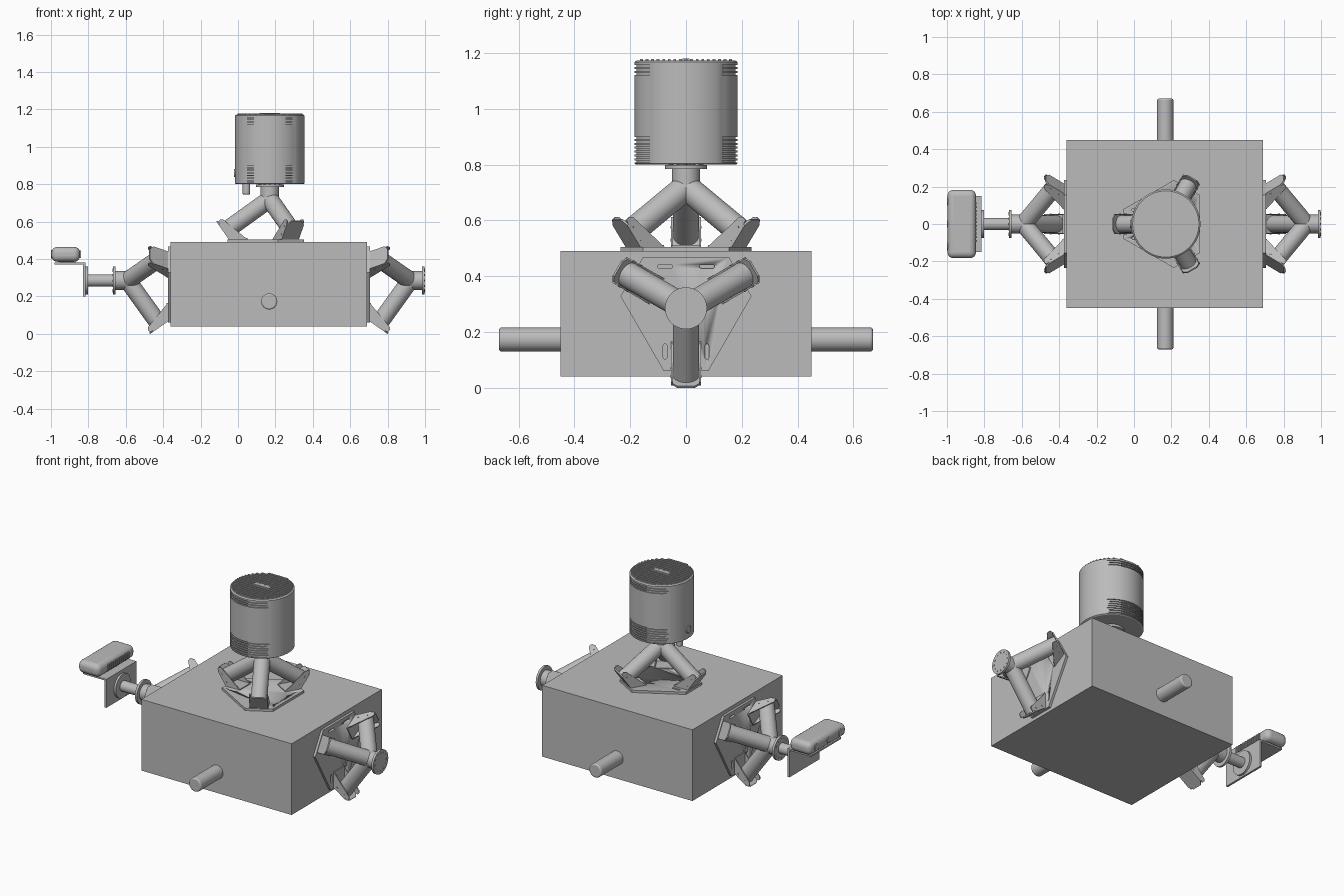
import bpy, bmesh
from math import sin, cos, pi, radians, sqrt
from mathutils import Matrix, Vector

cube = bpy.data.objects.get("Cube")
if cube:
    bpy.data.objects.remove(cube)

grey = bpy.data.materials.new("light_grey")
grey.use_nodes = True
COLOUR = (0.5, 0.5, 0.5, 1)
grey.diffuse_color = COLOUR
grey.node_tree.nodes["Principled BSDF"].inputs["Base Color"].default_value = COLOUR


def finish(name, bm, bevel=0, segments=3):
    bmesh.ops.recalc_face_normals(bm, faces=bm.faces[:])
    me = bpy.data.meshes.new(name)
    bm.to_mesh(me)
    bm.free()
    me.materials.append(grey)
    me.shade_smooth()
    me.set_sharp_from_angle(angle=radians(30))
    ob = bpy.data.objects.new(name, me)
    bpy.context.collection.objects.link(ob)
    if bevel:
        mod = ob.modifiers.new("bevel", 'BEVEL')
        mod.width, mod.segments = bevel, segments
        mod.limit_method = 'ANGLE'
    return ob


def frame(origin, x, y, z):
    m = Matrix((x, y, z)).transposed().to_4x4()
    m.translation = origin
    return m


def prism(name, pts, depth, m, bevel=0):
    """Outline in local XY, extruded along local +Z."""
    bm = bmesh.new()
    low = [bm.verts.new(m @ Vector((x, y, 0))) for x, y in pts]
    top = [bm.verts.new(m @ Vector((x, y, depth))) for x, y in pts]
    bm.faces.new(low[::-1])
    bm.faces.new(top)
    n = len(pts)
    for i in range(n):
        j = (i + 1) % n
        bm.faces.new((low[i], low[j], top[j], top[i]))
    return finish(name, bm, bevel)


def circle(r, n=40):
    return [(r * cos(2 * pi * i / n), r * sin(2 * pi * i / n)) for i in range(n)]


def rod(name, a, b, r, m=Matrix(), n=40, bevel=0):
    a, b = Vector(a), Vector(b)
    turn = (b - a).to_track_quat('Z', 'Y').to_matrix().to_4x4()
    return prism(name, circle(r, n), (b - a).length, m @ Matrix.Translation(a) @ turn, bevel)


def box(name, lo, hi, m=Matrix(), bevel=0, segments=3):
    bm = bmesh.new()
    bmesh.ops.create_cube(bm, size=1)
    for v in bm.verts:
        v.co = m @ Vector([l + (h - l) * (c + 0.5) for l, h, c in zip(lo, hi, v.co)])
    return finish(name, bm, bevel, segments)


def slot(length, r):
    return [(x + r * cos(a), r * sin(a)) for x, a0 in ((length / 2, -pi / 2), (-length / 2, pi / 2))
            for a in [a0 + pi * i / 6 for i in range(7)]]


def tripod(side, m):
    """Three tubes on a mounting plate; local z points away from the body."""
    legs = [m @ Matrix.Rotation(radians(a), 4, 'Z') for a in (-90, 30, 150)]
    corners = []
    for a in (-90, 30, 150):
        r = Matrix.Rotation(radians(a), 2)
        corners += [r @ Vector((0.225, s * 0.08)) for s in (-1, 1)]
    plate = prism(side + "_mounting_plate", corners, 0.015, m)
    # adjustment slots cut through the plate
    for x, y, a in ((-0.075, -0.155, 90), (0.075, -0.155, 90), (-0.075, 0.15, 0), (0.075, 0.15, 0)):
        place = m @ Matrix.Translation((x, y, -0.01)) @ Matrix.Rotation(radians(a), 4, 'Z')
        cutter = prism(side + "_slot_cutter", slot(0.04, 0.007), 0.04, place)
        cutter.hide_render = True
        cutter.hide_viewport = True
        cutter.display_type = 'WIRE'
        cut = plate.modifiers.new("slot", 'BOOLEAN')
        cut.object, cut.operation, cut.solver = cutter, 'DIFFERENCE', 'EXACT'
    for i, leg in enumerate(legs):
        tag = f"{side}_{i + 1}"
        rod(tag + "_leg_tube", (0, 0, 0.23), (0.245, 0, 0.054), 0.047, leg)
        # folded foot: flange, closing end plate and two ears
        box(tag + "_foot_flange", (0.12, -0.05, 0.013), (0.215, 0.05, 0.021), leg)
        end = leg @ frame((0.21, 0, 0.015), (0, 1, 0), (0.57, 0, 0.82), (0.82, 0, -0.57))
        prism(tag + "_foot_end", [(-0.053, 0), (0.053, 0), (0.053, 0.1), (0.03, 0.122),
                                  (-0.03, 0.122), (-0.053, 0.1)], 0.008, end)
        for s in (-1, 1):
            ear = leg @ frame((0, s * 0.05 + 0.003, 0), (1, 0, 0), (0, 0, 1), (0, -1, 0))
            prism(tag + "_foot_ear", [(0.12, 0.015), (0.21, 0.015), (0.277, 0.11),
                                      (0.265, 0.122), (0.25, 0.122)], 0.006, ear)
            for x, z in ((0.215, 0.04), (0.245, 0.085)):
                rod(tag + "_ear_bolt", (x, s * 0.05, z), (x, s * 0.055, z), 0.005, leg, 12)
    rod(side + "_hub_neck", (0, 0, 0.2), (0, 0, 0.3), 0.05, m)
    rod(side + "_hub_flange", (0, 0, 0.294), (0, 0, 0.308), 0.075, m, 48)
    for x, y in circle(0.058, 12):
        rod(side + "_hub_bolt", (x, y, 0.3), (x, y, 0.31), 0.005, m, 12)


# Body and the pegs on its front and back
box("body", (-0.36, -0.45, 0.04), (0.69, 0.45, 0.49))
rod("front_peg", (0.167, -0.44, 0.173), (0.167, -0.67, 0.173), 0.043, bevel=0.008)
rod("back_peg", (0.167, 0.44, 0.173), (0.167, 0.67, 0.173), 0.043, bevel=0.008)

# Tripods on both ends and the top
X, Y, Z = Vector((1, 0, 0)), Vector((0, 1, 0)), Vector((0, 0, 1))
tripod("left", frame((0.69, 0, 0.285), Y, Z, X))
tripod("right", frame((-0.36, 0, 0.285), -Y, Z, -X))
tripod("top", frame((0.17, 0, 0.49), -Y, X, Z))

# Scanner drum, with cooling grooves on its two sides
R, CX = 0.185, 0.17
rings = [(0.8, R - 0.006, 0), (0.804, R, 0)]
for start, count in ((0.808, 7), (1.122, 3)):
    for k in range(count):
        z = start + k * 0.014
        rings += [(z, R, 0), (z, R, 1), (z + 0.007, R, 1), (z + 0.007, R, 0)]
rings += [(1.167, R, 0), (1.173, R - 0.008, 0)]
bm = bmesh.new()
rows = []
for z, r, groove in rings:
    row = []
    for i in range(72):
        a = 2 * pi * (i + 0.5) / 72
        rr = r - 0.007 * groove * (abs(sin(a)) > 0.72)
        row.append(bm.verts.new((CX + rr * cos(a), rr * sin(a), z)))
    rows.append(row)
for p, q in zip(rows, rows[1:]):
    for i in range(72):
        j = (i + 1) % 72
        bm.faces.new((p[i], p[j], q[j], q[i]))
bm.faces.new(rows[0][::-1])
bm.faces.new(rows[-1])
bmesh.ops.remove_doubles(bm, verts=bm.verts[:], dist=0.0001)
finish("scanner_drum", bm)

# Ribs across the scanner lid, with a small plate in the middle
for k in range(-8, 9):
    y = k * 0.02
    half = sqrt(0.174 ** 2 - y * y)
    box("scanner_lid_rib", (CX - half, y - 0.005, 1.17), (CX + half, y + 0.005, 1.179))
box("scanner_lid_plate", (CX - 0.055, -0.012, 1.172), (CX + 0.055, 0.012, 1.18))

# Scanner sockets
rod("scanner_cable_plug", (0.045, 0, 0.81), (0.045, 0, 0.745), 0.02, n=24, bevel=0.003)
rod("scanner_side_socket", (0, 0, 0.86), (-0.022, 0, 0.86), 0.022, n=24, bevel=0.003)

# Camera arm and its angle bracket
rod("camera_arm", (-0.66, 0, 0.285), (-0.81, 0, 0.285), 0.033)
rod("camera_arm_flange", (-0.802, 0, 0.285), (-0.816, 0, 0.285), 0.075, n=48)
box("camera_bracket_back", (-0.828, -0.15, 0.2), (-0.815, 0.15, 0.38))
box("camera_bracket_shelf", (-0.98, -0.15, 0.37), (-0.815, 0.15, 0.38))
box("camera_foot", (-0.95, -0.06, 0.378), (-0.87, 0.06, 0.395))

# Camera with lenses in front and vents behind
box("camera_body", (-0.997, -0.183, 0.385), (-0.845, 0.183, 0.465), bevel=0.032, segments=5)
for y, r in ((-0.12, 0.022), (0, 0.018), (0.12, 0.022)):
    rod("camera_lens", (-0.98, y, 0.425), (-1.0, y, 0.425), r, n=24)
for k in range(11):
    y = -0.09 + k * 0.02
    box("camera_vent", (-0.86, y - 0.005, 0.405), (-0.839, y + 0.005, 0.445))
